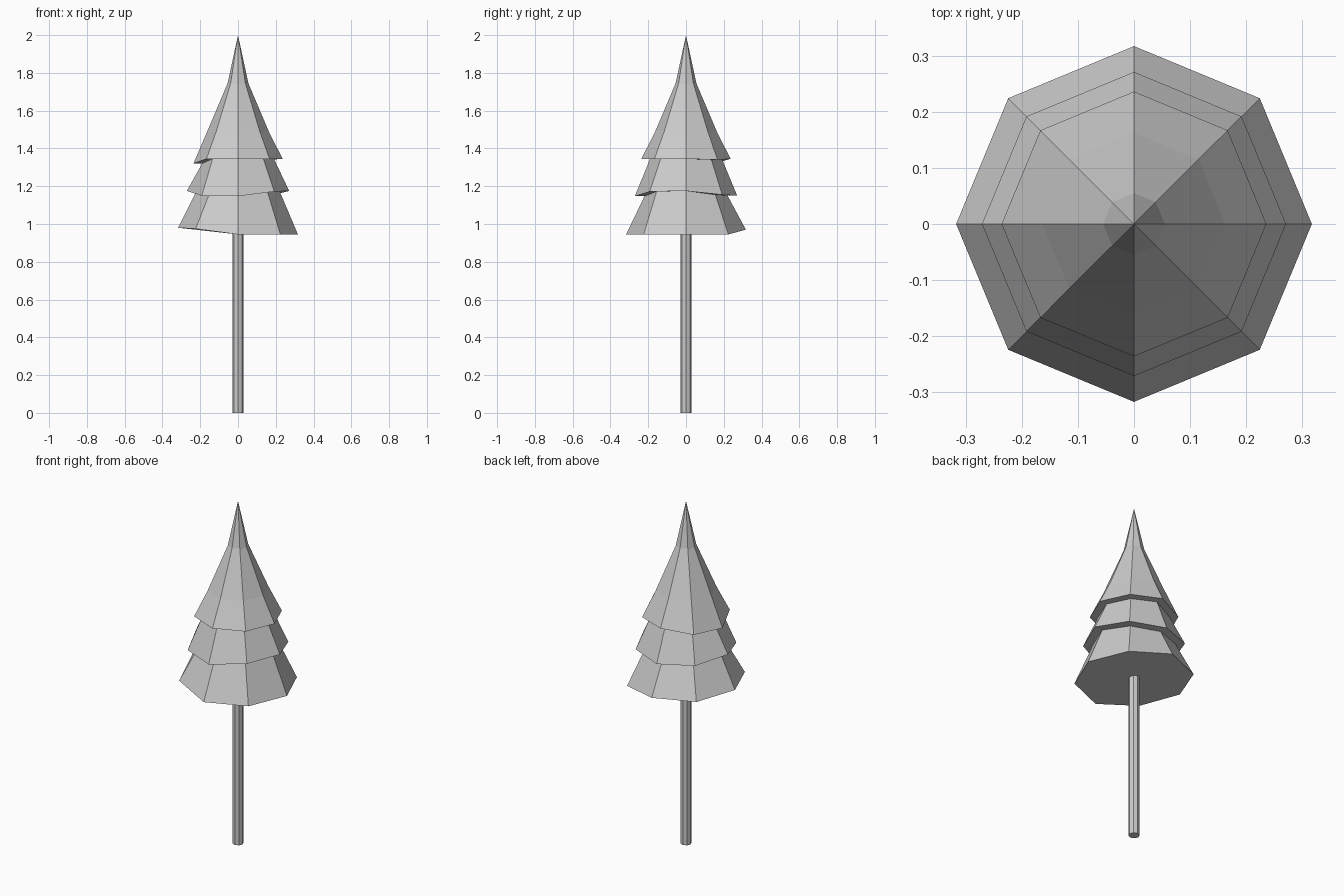
import bpy, bmesh
from math import cos, sin, radians

SIDES = 8
if "Cube" in bpy.data.objects:
    bpy.data.objects.remove(bpy.data.objects["Cube"], do_unlink=True)

grey = bpy.data.materials.new("light grey")
grey.use_nodes = True
grey.diffuse_color = (0.6, 0.6, 0.6, 1)
grey.node_tree.nodes["Principled BSDF"].inputs["Base Color"].default_value = (0.6, 0.6, 0.6, 1)


def build(name, rings, tip=None):
    """Skin octagonal rings, bottom to top; each ring is (radius, height or eight heights)."""
    bm = bmesh.new()
    loops = []
    for radius, heights in rings:
        if not isinstance(heights, list):
            heights = [heights] * SIDES
        loops.append([bm.verts.new((radius * cos(radians(45 * i)), radius * sin(radians(45 * i)), z))
                      for i, z in enumerate(heights)])
    bm.faces.new(loops[0][::-1])
    for low, high in zip(loops, loops[1:]):
        for i in range(SIDES):
            j = (i + 1) % SIDES
            bm.faces.new((low[i], low[j], high[j], high[i]))
    if tip:
        apex = bm.verts.new((0, 0, tip))
        for i in range(SIDES):
            bm.faces.new((loops[-1][i], loops[-1][(i + 1) % SIDES], apex))
    else:
        bm.faces.new(loops[-1])
    bmesh.ops.recalc_face_normals(bm, faces=bm.faces)
    mesh = bpy.data.meshes.new(name)
    bm.to_mesh(mesh)
    bm.free()
    mesh.materials.append(grey)
    obj = bpy.data.objects.new(name, mesh)
    bpy.context.collection.objects.link(obj)


# Slightly uneven hems of the three tiers, starting at +x and running counter-clockwise
low_hem = [0.945, 0.945, 0.97, 0.97, 0.98, 0.975, 0.945, 0.945]
mid_hem = [1.175, 1.155, 1.15, 1.16, 1.175, 1.15, 1.147, 1.172]
top_hem = [1.345, 1.34, 1.345, 1.325, 1.32, 1.345, 1.345, 1.345]

build("trunk", [(0.03, 0), (0.03, 0.97)])
build("foliage", [
    (0.317, low_hem), (0.22, mid_hem),
    (0.271, mid_hem), (0.19, top_hem),
    (0.236, top_hem), (0.163, 1.49), (0.055, 1.745),
], tip=2.0)
